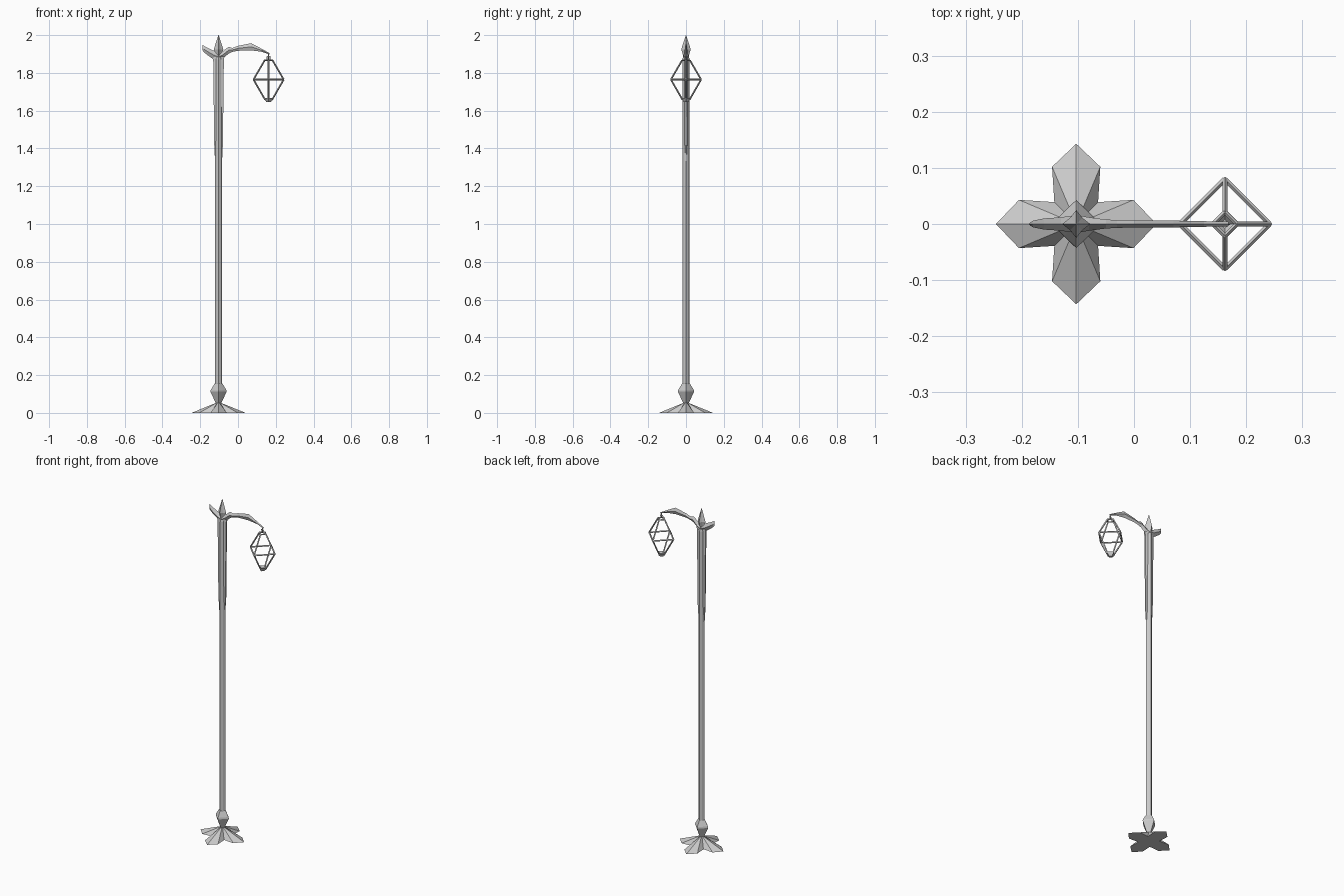
import bpy, bmesh
from math import cos, sin, pi
from mathutils import Vector

if "Cube" in bpy.data.objects:
    bpy.data.objects.remove(bpy.data.objects["Cube"])

PX = -0.103   # pole axis
LX = 0.162    # lantern axis


def loft(name, rings):
    """Skin equal-length rings of points and close both ends."""
    bm = bmesh.new()
    vr = [[bm.verts.new(p) for p in r] for r in rings]
    n = len(rings[0])
    for a, b in zip(vr, vr[1:]):
        for i in range(n):
            j = (i + 1) % n
            bm.faces.new((a[i], a[j], b[j], b[i]))
    bm.faces.new(vr[0][::-1])
    bm.faces.new(vr[-1])
    bmesh.ops.remove_doubles(bm, verts=bm.verts, dist=1e-5)
    bmesh.ops.recalc_face_normals(bm, faces=bm.faces)
    me = bpy.data.meshes.new(name)
    bm.to_mesh(me)
    bm.free()
    ob = bpy.data.objects.new(name, me)
    bpy.context.collection.objects.link(ob)
    return ob


def star(r, z, inner, cx=PX):
    """Eight-point ring: axis corners at r, diagonal corners pulled in."""
    return [(cx + cos(i * pi / 4) * r * (inner if i % 2 else 1),
             sin(i * pi / 4) * r * (inner if i % 2 else 1), z) for i in range(8)]


def diamond(x, top, bottom, w):
    """Diamond cross-section of an arm in the yz plane."""
    m = (top + bottom) / 2
    return [(x, 0, top), (x, w, m), (x, 0, bottom), (x, -w, m)]


def bar(name, a, b, r=0.0045):
    """Square bar between two points."""
    a, b = Vector(a), Vector(b)
    d = (b - a).normalized()
    ref = Vector((0, 0, 1)) if abs(d.z) < 0.95 else Vector((1, 0, 0))
    u = d.cross(ref).normalized()
    v = d.cross(u)
    return loft(name, [[p + u * r, p + v * r, p - u * r, p - v * r] for p in (a, b)])


# Base: four pointed petals sloping to the stem
quarter = [(0.143, 0), (0.102, 0.043), (0.039, 0.039), (0.043, 0.102)]
outer, inner = [], []
for k in range(4):
    c, s = round(cos(k * pi / 2)), round(sin(k * pi / 2))
    for i, (x, y) in enumerate(quarter):
        outer.append((PX + x * c - y * s, x * s + y * c, 0))
        a = (k * 4 + i) * pi / 8
        r = 0.016 if i == 0 else 0.013
        inner.append((PX + r * cos(a), r * sin(a), 0.052))
loft("base_petals", [outer, inner])

# Collar and pole
loft("collar", [star(r, z, 0.72) for r, z in
                ((0.013, 0.048), (0.043, 0.113), (0.041, 0.122), (0.022, 0.153), (0.015, 0.16))])
loft("pole", [star(0.0195, 0.14, 0.85), star(0.0195, 1.87, 0.85), star(0.012, 1.90, 0.85)])

# Pointed finial
loft("finial", [star(r, z, 0.62) for r, z in
                ((0.018, 1.86), (0.015, 1.89), (0.025, 1.925), (0.014, 1.96), (0.001, 2.0))])

# Long tapering fins under both arms
for s, side in ((1, "right"), (-1, "left")):
    loft("fin_" + side, [[(PX + s * 0.012, -w, z), (PX + s * x, -w / 2, z),
                          (PX + s * x, w / 2, z), (PX + s * 0.012, w, z)]
                         for x, w, z in ((0.018, 0.003, 1.32), (0.023, 0.008, 1.42),
                                         (0.028, 0.009, 1.86), (0.03, 0.009, 1.885),
                                         (0.016, 0.006, 1.91))])

# Arms: long bracket and short curl
loft("long_arm", [diamond(*p) for p in (
    (-0.103, 1.905, 1.865, 0.016), (-0.08, 1.915, 1.876, 0.012), (-0.05, 1.938, 1.902, 0.008),
    (-0.03, 1.932, 1.911, 0.007), (0.0, 1.943, 1.917, 0.006), (0.07, 1.957, 1.919, 0.006),
    (0.125, 1.928, 1.912, 0.005), (0.168, 1.904, 1.897, 0.004))])
loft("short_arm", [diamond(*p) for p in (
    (-0.103, 1.905, 1.865, 0.016), (-0.13, 1.918, 1.872, 0.012),
    (-0.16, 1.932, 1.893, 0.010), (-0.18, 1.943, 1.909, 0.006), (-0.187, 1.948, 1.918, 0.001))])

# Hanger hook and link
bar("hanger", (LX, 0, 1.902), (LX, 0, 1.872), 0.003)
for s in (1, -1):
    bar("link_side", (LX + s * 0.008, 0, 1.888), (LX + s * 0.008, 0, 1.868), 0.002)
bar("link_top", (LX - 0.009, 0, 1.888), (LX + 0.009, 0, 1.888), 0.002)


# Lantern cage: slanted ribs and square hoops
def corner(r, z, k):
    return (LX + r * cos(k * pi / 2), r * sin(k * pi / 2), z)


for k in range(4):
    bar("cage_upper_rib", corner(0.02, 1.868, k), corner(0.08, 1.765, k))
    bar("cage_lower_rib", corner(0.08, 1.765, k), corner(0.018, 1.657, k))
    bar("cage_middle_hoop", corner(0.08, 1.765, k), corner(0.08, 1.765, k + 1))
    bar("cage_top_hoop", corner(0.021, 1.867, k), corner(0.021, 1.867, k + 1), 0.004)

# Lantern bottom cup
loft("cage_bottom_cup", [[corner(r, z, k) for k in range(4)]
                         for r, z in ((0.012, 1.646), (0.027, 1.667), (0.02, 1.668), (0.008, 1.655))])
